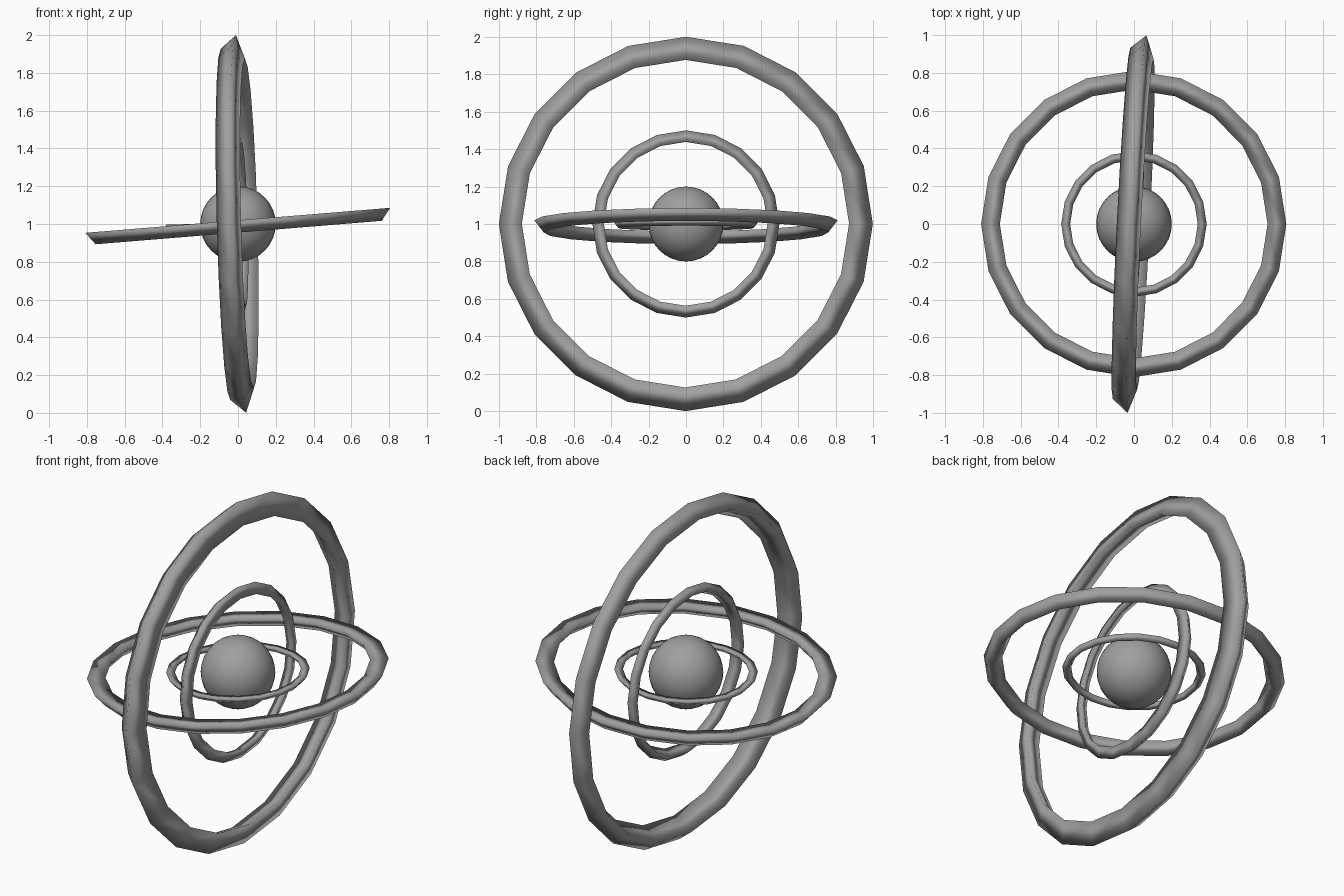
import bpy, bmesh, math
from mathutils import Vector

if "Cube" in bpy.data.objects:
    bpy.data.objects.remove(bpy.data.objects["Cube"])

CENTRE = Vector((0, 0, 1))
SEGMENTS = 20

grey = bpy.data.materials.new("plain_grey")
grey.diffuse_color = (0.35, 0.35, 0.35, 1)
grey.use_nodes = True
grey.node_tree.nodes["Principled BSDF"].inputs["Base Color"].default_value = grey.diffuse_color


def finish(name, bm):
    bmesh.ops.recalc_face_normals(bm, faces=bm.faces)
    mesh = bpy.data.meshes.new(name)
    bm.to_mesh(mesh)
    bm.free()
    mesh.materials.append(grey)
    mesh.shade_smooth()
    bpy.context.collection.objects.link(bpy.data.objects.new(name, mesh))


def ring(name, axis, start, profile, radius):
    """Sweep a (radial, axial) profile round a tilted axis."""
    n = Vector(axis).normalized()
    u = Vector(start)
    u = (u - n * u.dot(n)).normalized()
    v = n.cross(u)
    bm = bmesh.new()
    loops = []
    for i in range(SEGMENTS):
        a = math.tau * i / SEGMENTS
        out = u * math.cos(a) + v * math.sin(a)
        loops.append([bm.verts.new(CENTRE + out * (radius + r * radius) + n * h * radius)
                      for r, h in profile])
    k = len(profile)
    for i in range(SEGMENTS):
        p, q = loops[i], loops[(i + 1) % SEGMENTS]
        for j in range(k):
            m = (j + 1) % k
            bm.faces.new((p[j], p[m], q[m], q[j]))
    finish(name, bm)


# Three-sided sections, relative to the outermost radius
upright = [(0, 0.016), (-0.125, 0.06), (-0.07, -0.066)]
level = [(0, 0.024), (-0.123, 0.024), (-0.062, -0.056)]

# Upright rings
ring("outer_upright_ring", (1, -0.05, 0.027), (0, 0, 1), upright, 1.0)
ring("inner_upright_ring", (1, -0.05, 0.027), (0, 0, 1), upright, 0.5)

# Level rings
ring("outer_level_ring", (-0.082, 0, 1), (1, 0, 0), level, 0.81)
ring("inner_level_ring", (-0.035, 0, 1), (1, 0, 0), level, 0.385)

# Central ball
bm = bmesh.new()
bmesh.ops.create_uvsphere(bm, u_segments=32, v_segments=16, radius=0.2)
bmesh.ops.translate(bm, verts=bm.verts, vec=CENTRE)
finish("central_ball", bm)
